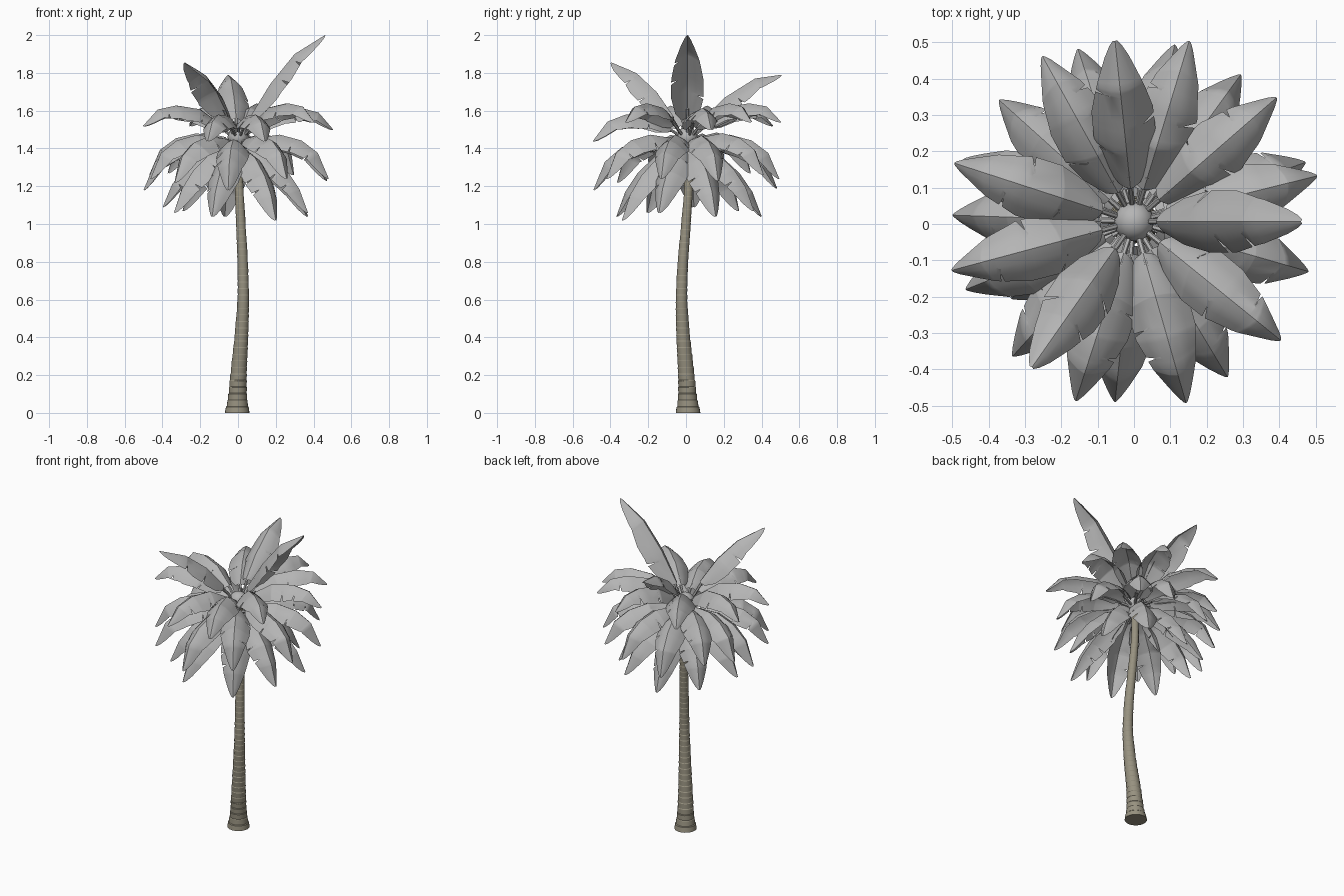
import bpy, bmesh, math, random
from mathutils import Vector

if "Cube" in bpy.data.objects:
    bpy.data.objects.remove(bpy.data.objects["Cube"])

random.seed(4)
CROWN = Vector((0.0, 0.007, 0.0))


def material(name, rgb):
    m = bpy.data.materials.new(name)
    m.diffuse_color = (*rgb, 1)
    m.use_nodes = True
    m.node_tree.nodes["Principled BSDF"].inputs["Base Color"].default_value = m.diffuse_color
    return m


bark = material("bark", (0.31, 0.285, 0.215))
leaf = material("leaf", (0.46, 0.46, 0.46))


def finish(bm, name, angle, mat, recalc=True):
    if recalc:
        bmesh.ops.recalc_face_normals(bm, faces=bm.faces)
    me = bpy.data.meshes.new(name)
    bm.to_mesh(me)
    bm.free()
    me.materials.append(mat)
    ob = bpy.data.objects.new(name, me)
    bpy.context.collection.objects.link(ob)
    bpy.ops.object.select_all(action='DESELECT')
    ob.select_set(True)
    bpy.context.view_layer.objects.active = ob
    bpy.ops.object.shade_smooth_by_angle(angle=math.radians(angle))


def interp(table, t):
    for a, b in zip(table, table[1:]):
        if t <= b[0]:
            f = (t - a[0]) / (b[0] - a[0])
            return [p + (q - p) * f for p, q in zip(a[1:], b[1:])]
    return list(table[-1][1:])


def smooth_interp(table, t):
    # soften the bends of the trunk path
    s = [interp(table, min(max(t + k * 0.06, 0), 1.5)) for k in (-1, -0.5, 0, 0.5, 1)]
    return [sum(c) / 5 for c in zip(*s)]


# trunk: curved, tapering, with stepped growth rings
path = [(0, -0.005, 0.012), (0.2, 0.002, 0.002), (0.4, 0.018, -0.015), (0.6, 0.029, -0.025),
        (0.8, 0.025, -0.017), (1.0, 0.015, 0.0), (1.2, 0.005, 0.015), (1.5, 0, 0.01)]
radius = [(0, 0.067), (0.025, 0.06), (0.06, 0.052), (0.12, 0.047), (0.2, 0.043), (0.4, 0.036),
          (0.6, 0.03), (1.0, 0.025), (1.5, 0.019)]
bm = bmesh.new()
rings, N, STEPS = [], 24, 42
for i in range(STEPS):
    for z, k in ((1.46 * i / STEPS, 0.975), (1.46 * (i + 0.88) / STEPS, 1.03)):
        x, y = smooth_interp(path, z)
        r = interp(radius, z)[0] * k
        rings.append([bm.verts.new((x + r * math.cos(a), y + r * math.sin(a), z))
                      for a in (2 * math.pi * j / N for j in range(N))])
for a, b in zip(rings, rings[1:]):
    for j in range(N):
        bm.faces.new((a[j], a[(j + 1) % N], b[(j + 1) % N], b[j]))
bm.faces.new(rings[0][::-1])
bm.faces.new(rings[-1])
finish(bm, "trunk", 18, bark)

# crown heart
bm = bmesh.new()
bmesh.ops.create_uvsphere(bm, u_segments=16, v_segments=10, radius=0.055)
bmesh.ops.translate(bm, verts=bm.verts, vec=CROWN + Vector((0, 0, 1.46)))
finish(bm, "crown_heart", 60, leaf)

WIDTH = [(0, 0.03), (0.1, 0.064), (0.28, 0.086), (0.5, 0.085), (0.75, 0.06), (0.9, 0.034),
         (0.97, 0.017), (1, 0.006)]


def add_frond(bm, deg, profile):
    """Leaf blade along an (r, z) profile, arched across the midrib, with slits in its edges."""
    a = math.radians(deg)
    out = Vector((math.cos(a), math.sin(a), 0))
    side = Vector((-math.sin(a), math.cos(a), 0))
    pts = [CROWN + out * r + Vector((0, 0, z)) for r, z in profile]
    # blade starts at the second profile point
    dist, table = 0, []
    for i, p in enumerate(pts[1:]):
        dist += (p - pts[i]).length if i else 0
        table.append((dist, *p))
    table = [(t[0] / dist, *t[1:]) for t in table]
    notches = [(random.uniform(0.25, 0.38), 1), (random.uniform(0.44, 0.55), -1),
               (random.uniform(0.62, 0.72), random.choice((-1, 1)))]
    rows = {t[0]: 0 for t in table}
    rows.update({w[0]: 0 for w in WIDTH})
    for s, sd in notches:
        rows = {t: v for t, v in rows.items() if abs(t - s) > 0.025}
        rows.update({s - 0.013: 0, s: sd, s + 0.013: 0})
    grid = []
    for s in sorted(rows):
        p = Vector(interp(table, s))
        tan = Vector(interp(table, min(s + 0.08, 1))) - Vector(interp(table, max(s - 0.08, 0)))
        tan.normalize()
        up = tan.cross(side)
        w = interp(WIDTH, s)[0]
        line = []
        for u in (-1, -0.7, -0.38, 0, 0.38, 0.7, 1):
            back = 0
            if rows[s] * u > 0.5:
                back = 0.02 * (abs(u) - 0.4)
                u *= 0.45 / abs(u) + (abs(u) - 0.7) * 0.1
            drop = 0.85 * abs(u) ** 1.5
            line.append(bm.verts.new(p + side * (u * w) - up * (drop * w) - tan * back))
        grid.append(line)
    for g, h in zip(grid, grid[1:]):
        for j in range(6):
            bm.faces.new((g[j], h[j], h[j + 1], g[j + 1]))
    # stalk
    p, q = pts[0], pts[1] + (pts[2] - pts[1]) * 0.3
    up = (q - p).normalized().cross(side)
    ends = [[bm.verts.new(c + (side * math.cos(b) + up * math.sin(b)) * 0.008 - up * 0.008)
             for b in (k * math.pi / 3 for k in range(6))] for c in (p, q)]
    for k in range(6):
        m = (k + 1) % 6
        bm.faces.new((ends[0][k], ends[0][m], ends[1][m], ends[1][k]))


UP_A = [(0.03, 1.48), (0.06, 1.56), (0.17, 1.74), (0.30, 1.90), (0.46, 2.0)]
UP_B = [(0.03, 1.47), (0.09, 1.56), (0.20, 1.67), (0.36, 1.77), (0.50, 1.79)]
UP_C = [(0.03, 1.47), (0.09, 1.57), (0.20, 1.70), (0.33, 1.80), (0.49, 1.855)]
MID = [(0.03, 1.47), (0.09, 1.52), (0.21, 1.60), (0.34, 1.615), (0.44, 1.59), (0.52, 1.50)]
LOW = [(0.03, 1.44), (0.09, 1.45), (0.23, 1.465), (0.35, 1.43), (0.44, 1.36), (0.50, 1.22)]
HANG = [(0.02, 1.40), (0.07, 1.40), (0.18, 1.36), (0.28, 1.27), (0.35, 1.17), (0.40, 1.04)]

# each frond: heading in degrees, tip height offset
layers = {
    "upright_fronds": (UP_A, [(0, 0)]),
    "upright_back_frond": (UP_B, [(96, 0)]),
    "upright_side_frond": (UP_C, [(235, 0)]),
    "arched_fronds": (MID, [(14, 0), (41, 0.04), (73, 0.04), (119, 0.02), (162, 0.02),
                            (195, 0.02), (252, -0.06), (286, -0.06), (321, 0.04)]),
    "drooping_fronds": (LOW, [(-16, 0.02), (19, 0.01), (54, 0.04), (77, 0.02), (108, -0.03),
                              (138, 0.05), (160, 0.04), (178, -0.04), (202, 0.02), (228, 0),
                              (264, -0.04), (301, 0.02)]),
    "hanging_fronds": (HANG, [(22, 0), (62, 0.03), (100, 0), (137, 0.03), (175, 0.05),
                              (212, 0.02), (250, 0), (300, -0.02), (338, 0.02)]),
}
for name, (profile, fronds) in layers.items():
    bm = bmesh.new()
    for deg, dz in fronds:
        add_frond(bm, deg, [(r, z + dz * (i / (len(profile) - 1)))
                            for i, (r, z) in enumerate(profile)])
    finish(bm, name, 50, leaf, recalc=False)
